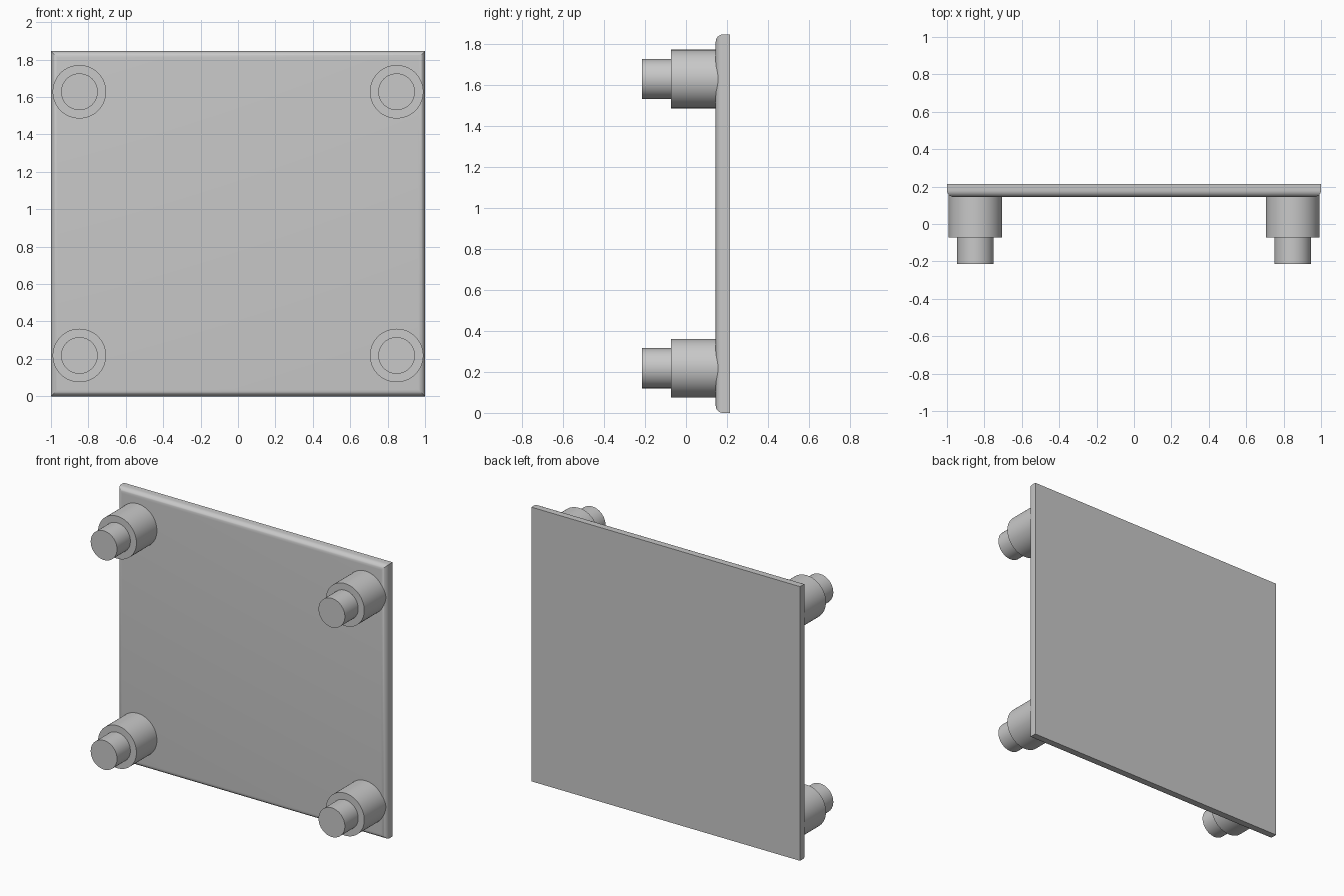
import bpy, bmesh, math

cube = bpy.data.objects.get("Cube")
if cube:
    bpy.data.objects.remove(cube, do_unlink=True)

WIDTH, HEIGHT = 2.0, 1.845
FRONT, BACK = 0.145, 0.215      # plate faces along y
STEP, TIP = -0.073, -0.215      # shoulder and end of each peg

grey = bpy.data.materials.new("light_grey")
grey.use_nodes = True
colour = (0.58, 0.58, 0.58, 1)
grey.diffuse_color = colour
grey.node_tree.nodes["Principled BSDF"].inputs["Base Color"].default_value = colour


def finish(obj, name):
    obj.name = obj.data.name = name
    obj.data.materials.append(grey)
    bpy.ops.object.select_all(action="DESELECT")
    obj.select_set(True)
    bpy.context.view_layer.objects.active = obj
    bpy.ops.object.shade_smooth_by_angle(angle=math.radians(35))


def cylinder(name, x, z, radius, y0, y1):
    bpy.ops.mesh.primitive_cylinder_add(
        vertices=64, radius=radius, depth=y1 - y0,
        location=(x, (y0 + y1) / 2, z), rotation=(math.pi / 2, 0, 0))
    finish(bpy.context.object, name)


# Plate, with only its four front edges rounded
bm = bmesh.new()
bmesh.ops.create_cube(bm, size=1)
for v in bm.verts:
    v.co.x *= WIDTH
    v.co.y = FRONT if v.co.y < 0 else BACK
    v.co.z = (v.co.z + 0.5) * HEIGHT
front_edges = [e for e in bm.edges if all(v.co.y < 0.18 for v in e.verts)]
bmesh.ops.bevel(bm, geom=front_edges, offset=0.035, segments=8,
                profile=0.5, affect="EDGES", clamp_overlap=True)
bmesh.ops.recalc_face_normals(bm, faces=bm.faces)
mesh = bpy.data.meshes.new("plate")
bm.to_mesh(mesh)
bm.free()
plate = bpy.data.objects.new("plate", mesh)
bpy.context.collection.objects.link(plate)
finish(plate, "plate")

# Stepped pegs at the four corners
for row, z in (("lower", 0.218), ("upper", 1.628)):
    for side, x in (("right", -0.848), ("left", 0.848)):
        cylinder(f"{row}_{side}_boss", x, z, 0.143, STEP, 0.185)
        cylinder(f"{row}_{side}_pin", x, z, 0.098, TIP, STEP + 0.01)
